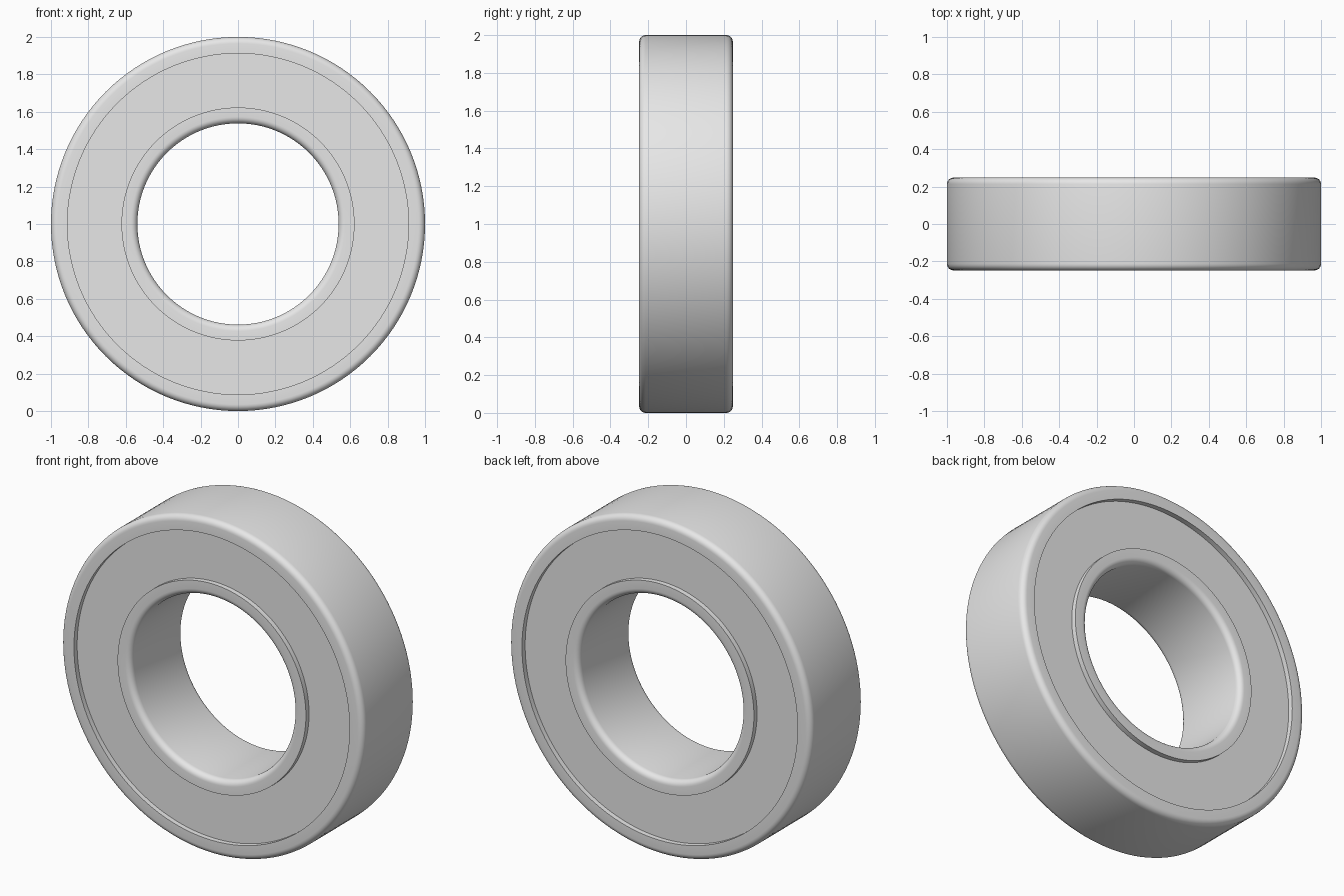
import bpy, bmesh, math

if "Cube" in bpy.data.objects:
    bpy.data.objects.remove(bpy.data.objects["Cube"])

SEG = 128          # steps around the axle
HALF = 0.248       # half the width
FILLET = 0.035     # rounding of the outer rim and bore edges
RECESS = 0.03      # how far the shields sit back

steel = bpy.data.materials.new("steel grey")
steel.diffuse_color = (0.8, 0.8, 0.8, 1)
steel.use_nodes = True
steel.node_tree.nodes["Principled BSDF"].inputs["Base Color"].default_value = steel.diffuse_color


def lathe(name, profile):
    """Spin a closed (radius, y) profile around the y axis at z = 1."""
    bm = bmesh.new()
    rings = []
    for i in range(SEG):
        a = 2 * math.pi * i / SEG
        rings.append([bm.verts.new((r * math.cos(a), y, 1 + r * math.sin(a)))
                      for r, y in profile])
    n = len(profile)
    for i in range(SEG):
        p, q = rings[i], rings[(i + 1) % SEG]
        for j in range(n):
            k = (j + 1) % n
            bm.faces.new((p[j], p[k], q[k], q[j]))
    bmesh.ops.recalc_face_normals(bm, faces=bm.faces)
    mesh = bpy.data.meshes.new(name)
    bm.to_mesh(mesh)
    bm.free()
    mesh.materials.append(steel)
    ob = bpy.data.objects.new(name, mesh)
    bpy.context.collection.objects.link(ob)
    bpy.ops.object.select_all(action='DESELECT')
    ob.select_set(True)
    bpy.context.view_layer.objects.active = ob
    bpy.ops.object.shade_smooth_by_angle(angle=math.radians(35))
    return ob


def race_profile(rounded, shoulder):
    """Race section: filleted edges at one radius, sharp at the shoulder."""
    s = 1 if rounded > shoulder else -1
    half = []
    for i in range(7):
        t = math.pi / 2 * i / 6
        half.append((rounded - s * FILLET * (1 - math.sin(t)),
                     -HALF + FILLET * (1 - math.cos(t))))
    front = [(shoulder, -HALF)] + half
    return front + [(r, -y) for r, y in reversed(front)]


# Outer and inner races
lathe("outer_race", race_profile(1.0, 0.912))
lathe("inner_race", race_profile(0.538, 0.623))

# Recessed shields closing both sides between the races
for name, side in (("front_shield", -1), ("back_shield", 1)):
    y0, y1 = side * (HALF - RECESS), side * (HALF - RECESS - 0.03)
    lathe(name, [(0.615, y0), (0.92, y0), (0.92, y1), (0.615, y1)])
